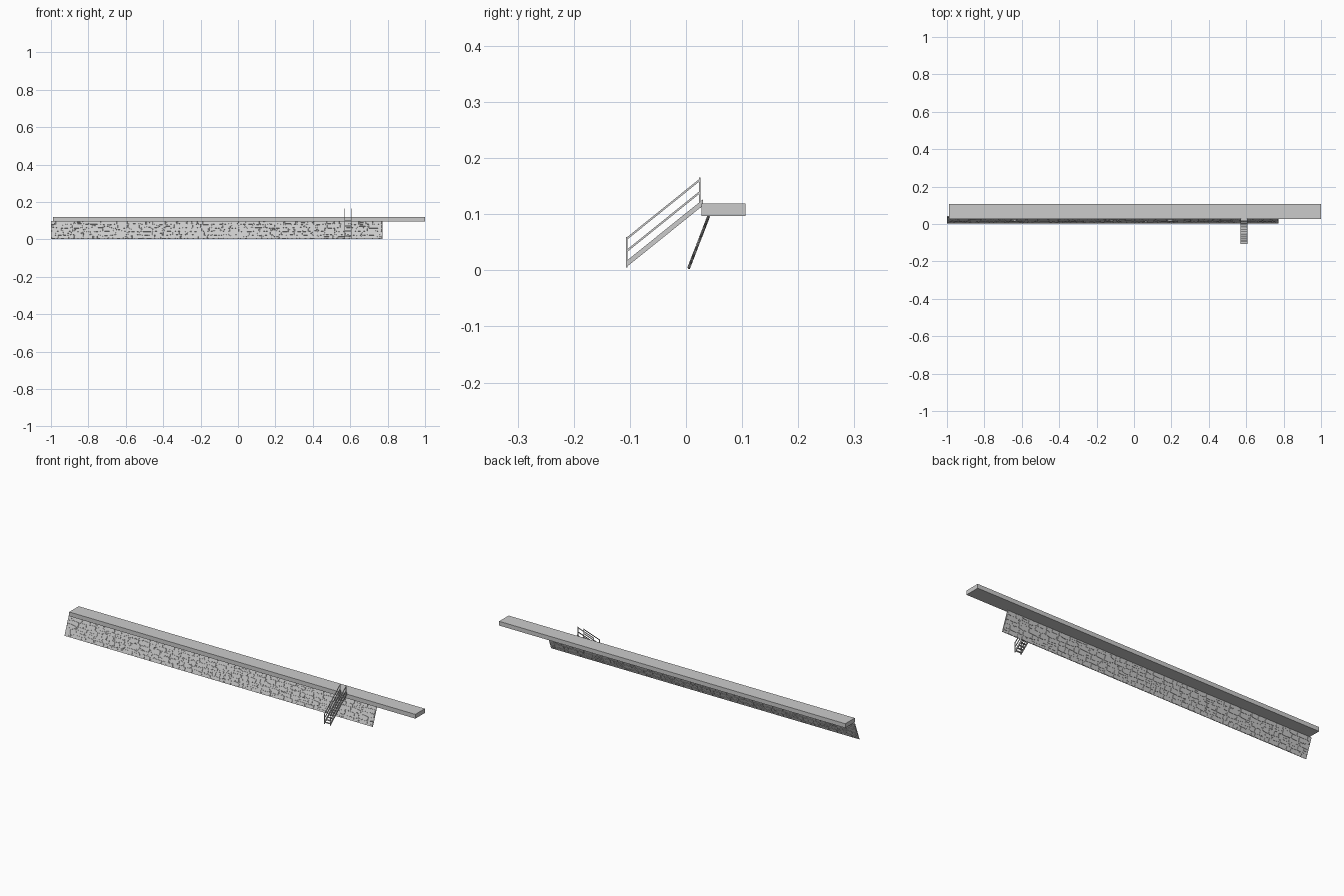
import bpy, bmesh, math, random
from mathutils import Vector

if "Cube" in bpy.data.objects:
    bpy.data.objects.remove(bpy.data.objects["Cube"])

random.seed(7)


def make_object(name, bm):
    bmesh.ops.recalc_face_normals(bm, faces=bm.faces)
    mesh = bpy.data.meshes.new(name)
    bm.to_mesh(mesh)
    bm.free()
    obj = bpy.data.objects.new(name, mesh)
    bpy.context.collection.objects.link(obj)
    return obj


def prism(name, profile, x0, x1):
    """Extrude a (y, z) profile along x."""
    bm = bmesh.new()
    a = [bm.verts.new((x0, y, z)) for y, z in profile]
    b = [bm.verts.new((x1, y, z)) for y, z in profile]
    bm.faces.new(a)
    bm.faces.new(b[::-1])
    n = len(profile)
    for i in range(n):
        j = (i + 1) % n
        bm.faces.new((a[i], b[i], b[j], a[j]))
    return make_object(name, bm)


def box_profile(y0, y1, z0, z1):
    return [(y0, z0), (y1, z0), (y1, z1), (y0, z1)]


# platform slab
prism("platform_slab", box_profile(0.028, 0.106, 0.097, 0.119), -0.99, 1.0)

# leaning retaining wall: thin core panel
foot, head = Vector((0, 0.004, 0.002)), Vector((0, 0.041, 0.098))
up = (head - foot).normalized()
out = Vector((0, -up.z, up.y))
height = (head - foot).length
X0, X1 = -1.0, 0.772


def on_wall(x, v, d):
    p = foot + up * v + out * d
    return Vector((x, p.y, p.z))


core = [on_wall(0, v, d) for v, d in
        ((0, -0.0008), (height, -0.0008), (height, 0.0008), (0, 0.0008))]
prism("wall_core", [(p.y, p.z) for p in core], X0, X1)

# irregular stones standing proud of the core on both faces
ROWS = 5


def course(i, x):
    v = height * i / ROWS
    if 0 < i < ROWS:
        v += 0.0025 * math.sin(x * 23 + i * 2.1) + 0.0015 * math.sin(x * 61 + i * 4)
    return v


def add_stone(bm, x0, x1, lo, hi):
    gap = 0.0011
    j = lambda: random.uniform(0, 0.0016)
    w = x1 - x0
    c = min(0.004, w * 0.2)
    mid = x0 + w * random.uniform(0.4, 0.6)
    outline = [(x0 + c, lo(x0) + gap + j()), (mid, lo(mid) + gap),
               (x1 - c, lo(x1) + gap + j()), (x1 - gap - j(), lo(x1) + c),
               (x1 - gap - j(), hi(x1) - c), (x1 - c, hi(x1) - gap - j()),
               (mid, hi(mid) - gap), (x0 + c, hi(x0) - gap - j()),
               (x0 + gap + j(), hi(x0) - c), (x0 + gap + j(), lo(x0) + c)]
    cx = sum(p[0] for p in outline) / len(outline)
    cv = sum(p[1] for p in outline) / len(outline)
    depth = random.uniform(0.0018, 0.0026)
    rings = []
    for d, s in ((-depth, 0.93), (0, 1.0), (depth, 0.93)):
        rings.append([bm.verts.new(on_wall(cx + (x - cx) * s, cv + (v - cv) * s, d))
                      for x, v in outline])
    bm.faces.new(rings[0])
    bm.faces.new(rings[2][::-1])
    for a, b in zip(rings, rings[1:]):
        for k in range(len(a)):
            m = (k + 1) % len(a)
            bm.faces.new((a[k], b[k], b[m], a[m]))


bm = bmesh.new()
for i in range(ROWS):
    lo = lambda x, i=i: course(i, x)
    hi = lambda x, i=i: course(i + 1, x)
    half = lambda x, i=i: (course(i, x) + course(i + 1, x)) / 2
    x = X0
    while x < X1 - 0.001:
        nx = x + random.uniform(0.02, 0.07)
        if X1 - nx < 0.02:
            nx = X1
        if random.random() < 0.2:
            add_stone(bm, x, nx, lo, half)
            add_stone(bm, x, nx, half, hi)
        else:
            add_stone(bm, x, nx, lo, hi)
        x = nx
make_object("wall_stones", bm)

# staircase: stringers, posts and rails on each side
SL, SR, T = 0.569, 0.606, 0.003
Y0, Y1, RISE = -0.107, 0.026, 0.107


def sloped(z, h, y1=Y1):
    r = RISE * (y1 - Y0) / (Y1 - Y0)
    return [(Y0, z), (y1, z + r), (y1, z + r + h), (Y0, z + h)]


for side, x0 in (("left", SL), ("right", SR - T)):
    x1 = x0 + T
    prism(f"stringer_{side}", sloped(0.005, 0.011, 0.03), x0, x1)
    prism(f"handrail_{side}", sloped(0.053, 0.0045), x0, x1)
    prism(f"middle_rail_{side}", sloped(0.031, 0.0045), x0, x1)
    prism(f"lower_post_{side}", box_profile(Y0, Y0 + T, 0.005, 0.059), x0, x1)
    prism(f"upper_post_{side}", box_profile(Y1 - T, Y1, 0.112, 0.165), x0, x1)

# treads
STEPS = 12
for k in range(STEPS):
    y = Y0 + (Y1 - Y0) * k / STEPS
    z = 0.0115 + RISE * (k + 0.35) / STEPS
    prism(f"tread_{k + 1}", box_profile(y + 0.001, y + 0.0105, z - 0.002, z), SL + T, SR - T)
